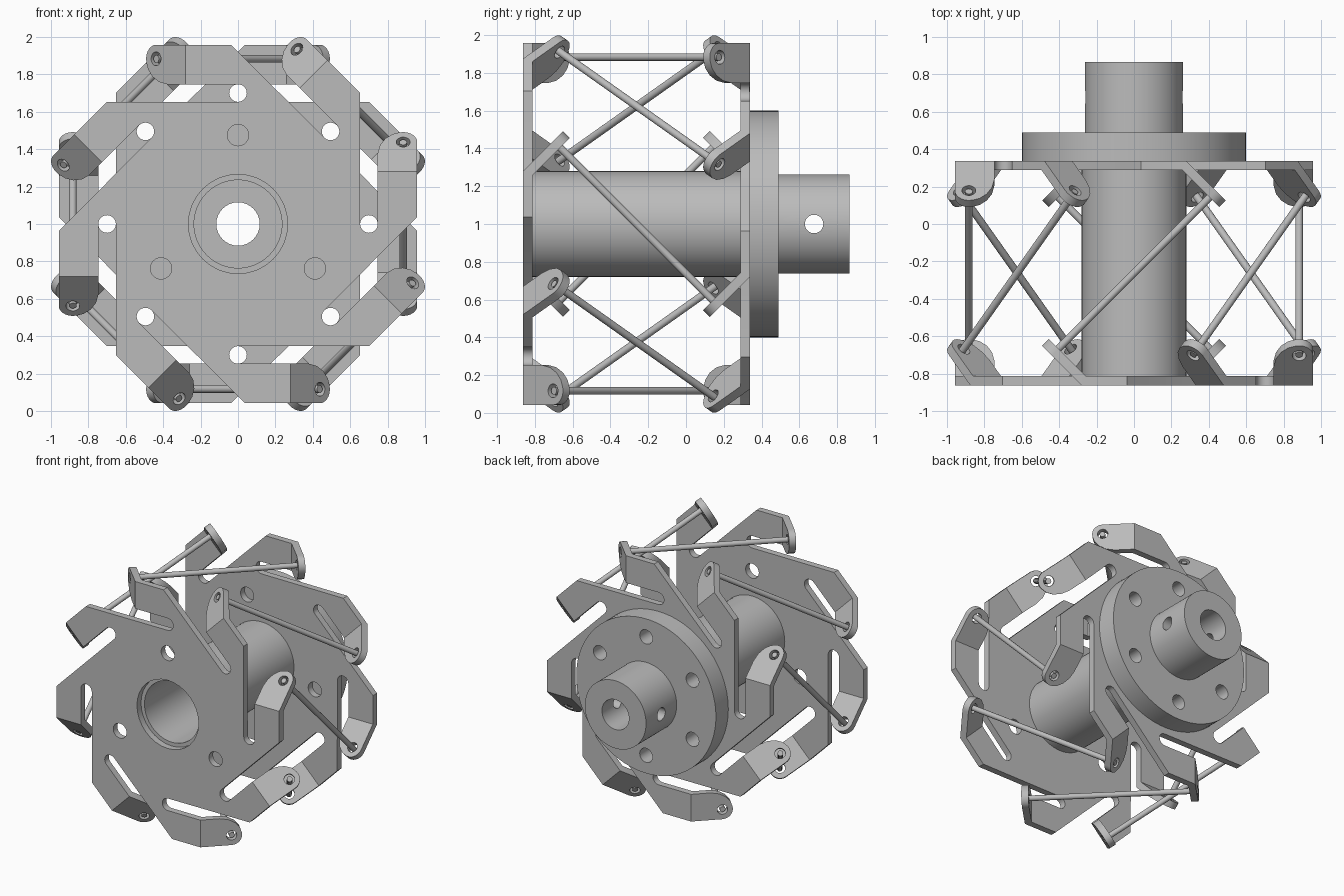
import bpy, bmesh, math
from mathutils import Matrix, Vector

cube = bpy.data.objects.get("Cube")
if cube:
    bpy.data.objects.remove(cube, do_unlink=True)

metal = bpy.data.materials.new("grey_metal")
metal.use_nodes = True
GREY = (0.5, 0.5, 0.5, 1)
metal.diffuse_color = GREY
metal.node_tree.nodes["Principled BSDF"].inputs["Base Color"].default_value = GREY

MID_Y, MID_Z = -0.2625, 1.0            # centre of the cage
HALF, T = 0.60, 0.05                   # half cage depth, sheet thickness
CAGE = Matrix.Translation((0, MID_Y, MID_Z))
parts = []


def roll(deg):
    """Turn counter-clockwise as seen from the front."""
    return Matrix.Rotation(-math.radians(deg), 4, 'Y')


def add(name, mesh, matrix=Matrix()):
    ob = bpy.data.objects.new(name, mesh)
    bpy.context.collection.objects.link(ob)
    ob.matrix_world = matrix
    parts.append(ob)
    return ob


def to_mesh(name, bm):
    bmesh.ops.recalc_face_normals(bm, faces=bm.faces)
    me = bpy.data.meshes.new(name)
    bm.to_mesh(me)
    bm.free()
    me.materials.append(metal)
    return me


def prism(name, outline, y0, y1):
    """Flat x-z outline extruded along y."""
    bm = bmesh.new()
    face = bm.faces.new([bm.verts.new((x, y0, z)) for x, z in outline])
    new = bmesh.ops.extrude_face_region(bm, geom=[face])["geom"]
    bmesh.ops.translate(bm, vec=(0, y1 - y0, 0),
                        verts=[v for v in new if isinstance(v, bmesh.types.BMVert)])
    return to_mesh(name, bm)


def lathe(name, profile, n=64):
    """Closed (radius, y) profile revolved about the y axis."""
    bm = bmesh.new()
    rings = []
    for i in range(n):
        a = 2 * math.pi * i / n
        rings.append([bm.verts.new((r * math.cos(a), y, r * math.sin(a))) for r, y in profile])
    m = len(profile)
    for i in range(n):
        a, b = rings[i], rings[(i + 1) % n]
        for j in range(m):
            k = (j + 1) % m
            bm.faces.new((a[j], a[k], b[k], b[j]))
    return to_mesh(name, bm)


def cylinder(name, r, p, q, n=32):
    p, q = Vector(p), Vector(q)
    bm = bmesh.new()
    mat = Matrix.Translation((p + q) / 2) @ (q - p).to_track_quat('Z', 'Y').to_matrix().to_4x4()
    bmesh.ops.create_cone(bm, cap_ends=True, segments=n, radius1=r, radius2=r,
                          depth=(q - p).length, matrix=mat)
    return to_mesh(name, bm)


def drill(mesh, holes):
    """Cut cylinders (radius, start, end) out of a mesh and return the result."""
    ob = bpy.data.objects.new("work", mesh)
    bpy.context.collection.objects.link(ob)
    cutters = []
    for r, p, q in holes:
        c = bpy.data.objects.new("cutter", cylinder("cutter", r, p, q))
        bpy.context.collection.objects.link(c)
        c.hide_render = True
        mod = ob.modifiers.new("drill", 'BOOLEAN')
        mod.operation, mod.solver, mod.object = 'DIFFERENCE', 'EXACT', c
        cutters.append(c)
    bpy.context.view_layer.update()
    deps = bpy.context.evaluated_depsgraph_get()
    out = bpy.data.meshes.new_from_object(ob.evaluated_get(deps))
    for o in cutters + [ob]:
        bpy.data.objects.remove(o, do_unlink=True)
    return out


def ring_holes(count, r, radius, y0, y1):
    pts = []
    for i in range(count):
        a = math.radians(90 + 360 * i / count)
        x, z = radius * math.cos(a), radius * math.sin(a)
        pts.append((r, (x, y0, z), (x, y1, z)))
    return pts


# Pinwheel plate outline: one arm with its slot, repeated eight times
BEND, OUT, SLOT, SR = -0.28, 0.958, 0.70, 0.047
arm = [(-0.037, OUT), (BEND, OUT), (BEND, SLOT + SR)]
arm += [(SR * math.sin(math.pi * i / 12), SLOT + SR * math.cos(math.pi * i / 12))
        for i in range(13)]
outline = []
for k in range(8):
    c, s = math.cos(k * math.pi / 4), math.sin(k * math.pi / 4)
    outline += [(x * c - z * s, x * s + z * c) for x, z in arm]


def plate(name, bore):
    me = prism(name, outline, -HALF, -HALF + T)
    cuts = [(bore, (0, -1, 0), (0, 0, 0))] + ring_holes(3, 0.057, 0.475, -1, 0)
    return drill(me, cuts)


back_turn = Matrix.Rotation(math.pi, 4, 'Z')
add("front_plate", plate("front_plate", 0.265), CAGE)
add("back_plate", plate("back_plate", 0.116), CAGE @ roll(135) @ back_turn)

# Bent tab: rounded end with a rod hole, folded 45 degrees at the bend line
U, ZC, R = 0.224, 0.883, 0.075
tab_outline = [(0, OUT), (0, SLOT + SR), (-0.14, SLOT + SR), (-0.20, 0.759), (-0.25, 0.787),
               (-0.283, 0.825)]
tab_outline += [(-U - R * math.cos(a), ZC + R * math.sin(a))
                for a in [math.radians(d) for d in range(-15, 91, 15)]]
tab = drill(prism("tab", tab_outline, 0, T), [(0.037, (-U, -0.2, ZC), (-U, 0.2, ZC))])
tab.transform(Matrix.Translation((BEND, -HALF, 0)) @ Matrix.Rotation(-math.pi / 4, 4, 'Z'))

# Straight rod running square through a front tab and a back tab
E = 0.437
rod = cylinder("rod", 0.02, (-E, -E, ZC), (E, E, ZC), 20)

for k in range(8):
    turn = CAGE @ roll(45 * k)
    add(f"front_tab_{k + 1}", tab, turn)
    add(f"back_tab_{k + 1}", tab, turn @ back_turn)
    add(f"rod_{k + 1}", rod, turn)

# Central hollow drum
AXIS = Matrix.Translation((0, 0, MID_Z))
add("drum", lathe("drum", [(0.235, -0.8125), (0.28, -0.8125), (0.28, 0.2875), (0.235, 0.2875)]),
    AXIS)

# Mounting flange with bolt circle, and shaft hub with a cross hole
hub = lathe("flange_hub", [(0.116, 0.3375), (0.60, 0.3375), (0.60, 0.49),
                           (0.263, 0.49), (0.263, 0.866), (0.116, 0.866)], 96)
hub = drill(hub, ring_holes(6, 0.055, 0.46, 0.2, 0.6)
            + [(0.049, (-0.5, 0.678, 0), (0.5, 0.678, 0))])
add("flange_hub", hub, AXIS)

# Smooth round surfaces, keep edges sharp
bpy.ops.object.select_all(action='DESELECT')
for ob in parts:
    ob.select_set(True)
bpy.context.view_layer.objects.active = parts[0]
bpy.ops.object.shade_smooth_by_angle(angle=math.radians(30))
